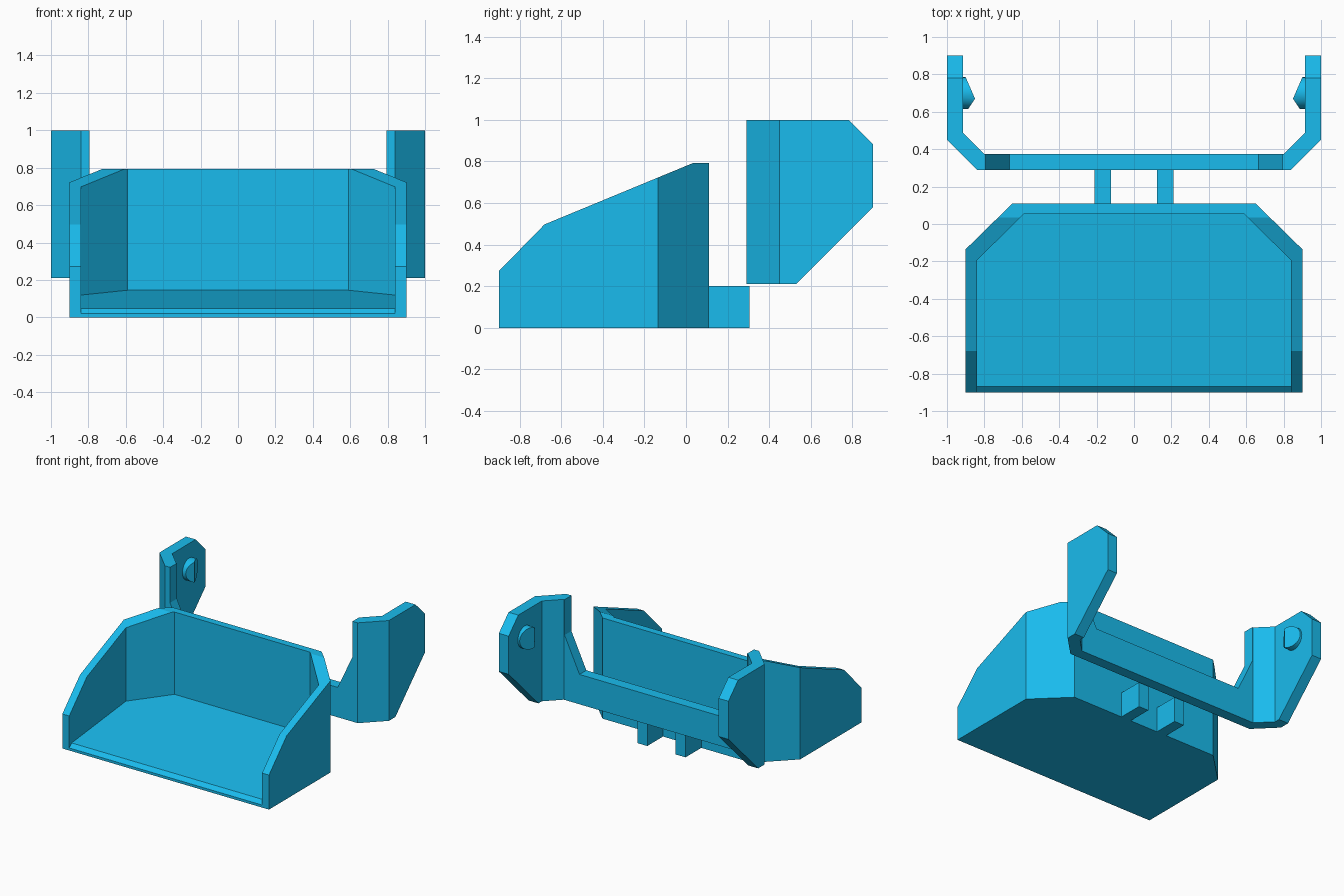
import bpy, bmesh, math
from mathutils import Matrix

if "Cube" in bpy.data.objects:
    bpy.data.objects.remove(bpy.data.objects["Cube"])

paint = bpy.data.materials.new("blue_paint")
paint.diffuse_color = (0.01, 0.5, 0.85, 1)
paint.use_nodes = True
paint.node_tree.nodes["Principled BSDF"].inputs["Base Color"].default_value = paint.diffuse_color


def make_object(name, bm):
    bmesh.ops.recalc_face_normals(bm, faces=bm.faces)
    mesh = bpy.data.meshes.new(name)
    bm.to_mesh(mesh)
    bm.free()
    mesh.materials.append(paint)
    ob = bpy.data.objects.new(name, mesh)
    bpy.context.collection.objects.link(ob)
    return ob


def prism(points, axis, lo, hi):
    """Extrude a 2D outline along x, y or z."""
    place = {"x": lambda a, b, t: (t, a, b),
             "y": lambda a, b, t: (a, t, b),
             "z": lambda a, b, t: (a, b, t)}[axis]
    bm = bmesh.new()
    rings = [[bm.verts.new(place(a, b, t)) for a, b in points] for t in (lo, hi)]
    for ring in rings:
        bm.faces.new(ring)
    n = len(points)
    for i in range(n):
        j = (i + 1) % n
        bm.faces.new((rings[0][i], rings[0][j], rings[1][j], rings[1][i]))
    bmesh.ops.recalc_face_normals(bm, faces=bm.faces)
    return bm


def chop(bm, point, normal):
    """Cut away everything on the normal's side and close the hole."""
    bmesh.ops.bisect_plane(bm, geom=bm.verts[:] + bm.edges[:] + bm.faces[:],
                           plane_co=point, plane_no=normal, clear_outer=True)
    bmesh.ops.holes_fill(bm, edges=[e for e in bm.edges if e.is_boundary])


def modify(ob, kind, **settings):
    mod = ob.modifiers.new(kind.title(), kind)
    for key, value in settings.items():
        setattr(mod, key, value)
    bpy.context.view_layer.objects.active = ob
    bpy.ops.object.modifier_apply(modifier=mod.name)


def subtract(ob, cutter):
    modify(ob, "BOOLEAN", operation="DIFFERENCE", solver="EXACT", object=cutter)
    bpy.data.objects.remove(cutter)


# Bucket: side profile with angled rear corners, hollowed by a sloping cavity
shell = prism([(-0.9, 0), (0.11, 0), (0.11, 0.793), (0.036, 0.793),
               (-0.68, 0.497), (-0.9, 0.272)], "x", -0.9, 0.9)
cavity = prism([(-1, 0.02), (-0.9, 0.02), (-0.87, 0.048), (0.053, 0.145),
                (0.053, 1), (-1, 1)], "x", -0.84, 0.84)
for s in (-1, 1):
    chop(shell, (s * 0.9, -0.135, 0), (s * 0.245, 0.25, 0))
    chop(cavity, (s * 0.84, -0.195, 0), (s * 0.248, 0.25, 0))
bucket = make_object("bucket", shell)
subtract(bucket, make_object("bucket_cavity", cavity))

# Two tabs behind the bucket
tabs = make_object("rear_tabs", prism([(0.11, 0), (0.306, 0), (0.306, 0.2), (0.11, 0.2)],
                                      "x", 0.123, 0.21))
modify(tabs, "MIRROR", use_mirror_merge=False)

# Carrier: U-shaped crossbar and arms with chamfered rear ends
half = [(0.84, 0.29), (1, 0.45), (1, 0.9), (0.915, 0.9), (0.915, 0.488), (0.802, 0.375)]
carrier = prism(half + [(-x, y) for x, y in reversed(half)], "z", 0.21, 1)
chop(carrier, (0, 0.53, 0.21), (0, 1, -1))
chop(carrier, (0, 0.78, 1), (0, 1, 1))
lift_arms = make_object("lift_arms", carrier)
notch = [(0.795, 1.1), (0.795, 0.72), (0.665, 0.445)]
subtract(lift_arms, make_object("crossbar_notch", prism(
    notch + [(-x, z) for x, z in reversed(notch)], "y", 0.2, 0.47)))

# Round snap studs with slanted tips on the inner arm faces
stud = bmesh.new()
bmesh.ops.create_cone(stud, cap_ends=True, segments=32, radius1=0.085, radius2=0.085,
                      depth=0.115,
                      matrix=Matrix.Translation((0.8575, 0.7, 0.8))
                      @ Matrix.Rotation(math.pi / 2, 4, "Y"))
chop(stud, (0.85, 0.67, 0.8), (-0.115, 0.05, 0))
chop(stud, (0.85, 0.67, 0.8), (-0.053, -0.035, 0))
studs = make_object("snap_studs", stud)
modify(studs, "MIRROR", use_mirror_merge=False)
studs.select_set(True)
bpy.context.view_layer.objects.active = studs
bpy.ops.object.shade_smooth_by_angle(angle=math.radians(25))
